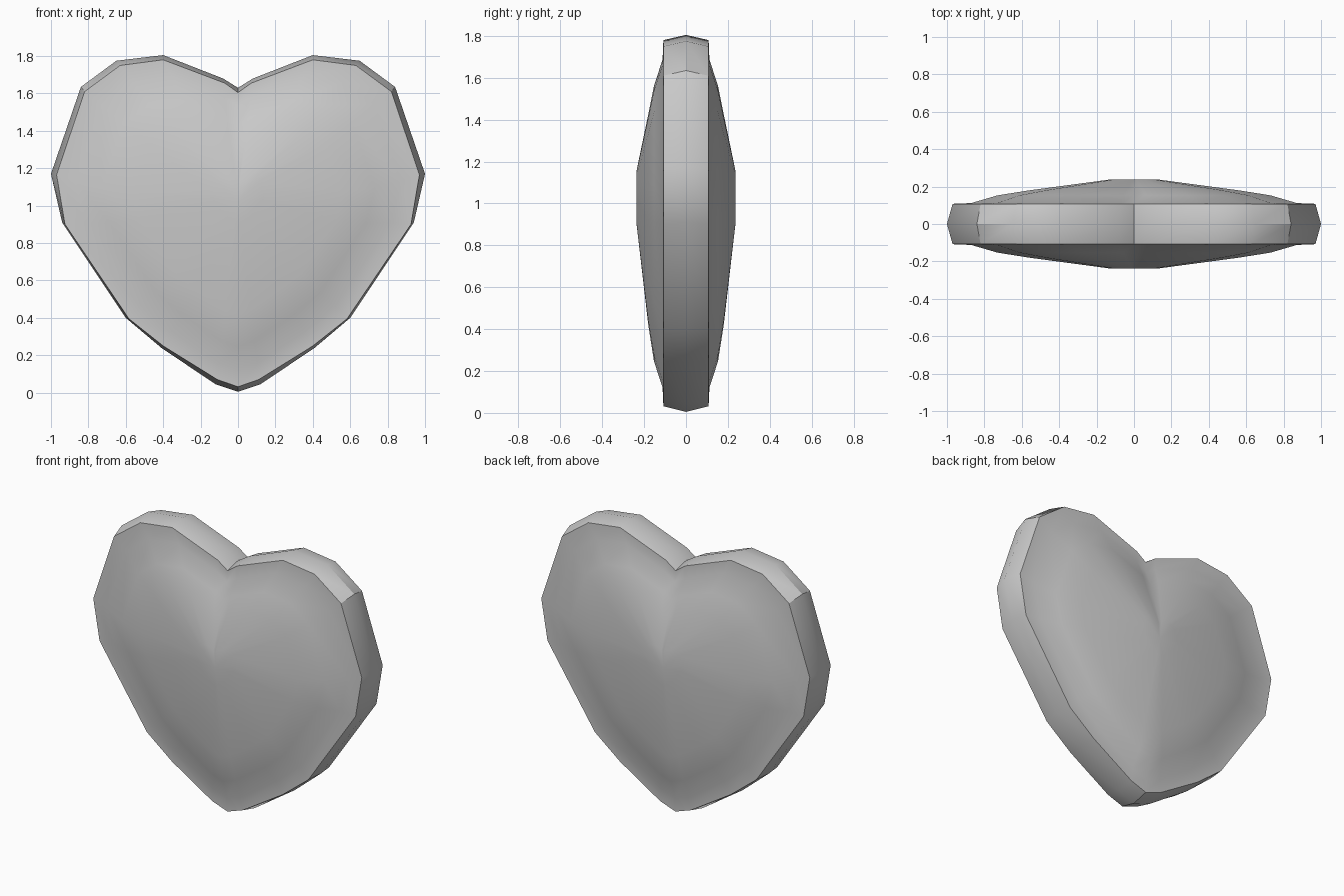
import bpy, bmesh, math

if "Cube" in bpy.data.objects:
    bpy.data.objects.remove(bpy.data.objects["Cube"])

# Right half of the heart outline (x, z), from notch down to tip
half = [(0, 1.63), (0.08, 1.68), (0.40, 1.805), (0.65, 1.775), (0.84, 1.635),
        (1.0, 1.17), (0.94, 0.91), (0.60, 0.40), (0.41, 0.24), (0.12, 0.045), (0, 0.005)]
rim = [(0, 1.605), (0.07, 1.655), (0.40, 1.78), (0.63, 1.75), (0.82, 1.61),
       (0.97, 1.165), (0.925, 0.90), (0.583, 0.395), (0.40, 0.25), (0.11, 0.07), (0, 0.032)]


def mirror(pts):
    return pts + [(-x, z) for x, z in pts[-2:0:-1]]


def scaled(s, cz):
    return [(x * s, cz + (z - 0.9) * s) for x, z in mirror(half)]


# Domed face: (scale, centre height, depth) for each ring
dome = [(0.87, 0.90, 0.112), (0.73, 0.90, 0.153), (0.56, 0.92, 0.180), (0.135, 1.03, 0.237)]
side = [(mirror(rim), 0.108)] + [(scaled(s, cz), d) for s, cz, d in dome]
rings = [(p, -d) for p, d in reversed(side)] + [(mirror(half), 0.0)] + side

# Loft the rings from front to back
bm = bmesh.new()
loops = [[bm.verts.new((x, y, z)) for x, z in p] for p, y in rings]
n = len(loops[0])
for a, b in zip(loops, loops[1:]):
    for i in range(n):
        j = (i + 1) % n
        bm.faces.new((a[i], a[j], b[j], b[i]))
for lp in (loops[0], loops[-1]):
    c = bm.verts.new((0, lp[0].co.y, 1.02))
    for i in range(n):
        bm.faces.new((lp[i], lp[(i + 1) % n], c))
bmesh.ops.recalc_face_normals(bm, faces=bm.faces)
mesh = bpy.data.meshes.new("heart")
bm.to_mesh(mesh)
bm.free()

heart = bpy.data.objects.new("heart", mesh)
bpy.context.collection.objects.link(heart)
bpy.context.view_layer.objects.active = heart
heart.select_set(True)
bpy.ops.object.shade_smooth_by_angle(angle=math.radians(30))
